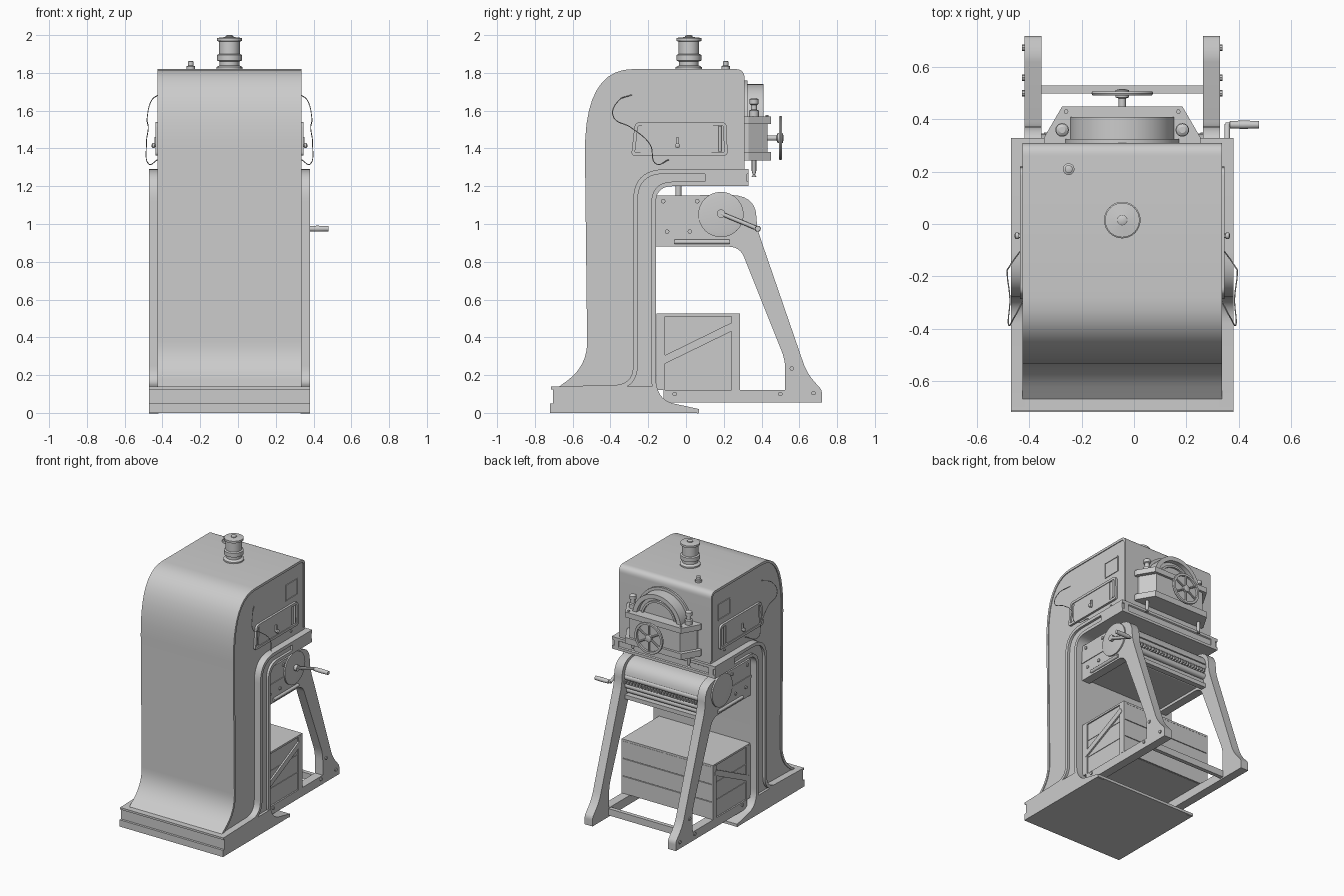
import bpy, bmesh, math
from mathutils import Vector

if "Cube" in bpy.data.objects:
    bpy.data.objects.remove(bpy.data.objects["Cube"])

XC = -0.045  # symmetry plane of the machine


def finish(name, bm, both=False):
    if both:  # reflect a copy to the other side
        new = bmesh.ops.duplicate(bm, geom=bm.verts[:] + bm.edges[:] + bm.faces[:])["geom"]
        for v in [g for g in new if isinstance(g, bmesh.types.BMVert)]:
            v.co.x = 2 * XC - v.co.x
    bmesh.ops.recalc_face_normals(bm, faces=bm.faces[:])
    me = bpy.data.meshes.new(name)
    bm.to_mesh(me)
    bm.free()
    ob = bpy.data.objects.new(name, me)
    bpy.context.collection.objects.link(ob)
    return ob


def rounded(pts, n=10):
    """Points (a, b, t1, t2): corners with t are replaced by a curve of that tangent length."""
    out = []
    for i, p in enumerate(pts):
        c = Vector(p[:2])
        if len(p) == 2:
            out.append(c)
            continue
        a, b = Vector(pts[i - 1][:2]), Vector(pts[(i + 1) % len(pts)][:2])
        s, e = c + (a - c).normalized() * p[2], c + (b - c).normalized() * p[-1]
        for k in range(n + 1):
            u = k / n
            out.append(s * (1 - u) ** 2 + c * 2 * u * (1 - u) + e * u * u)
    return out


def prism(name, pts, lo, hi, axis="x", both=False):
    order = {"x": lambda a, b, h: (h, a, b), "y": lambda a, b, h: (a, h, b), "z": lambda a, b, h: (a, b, h)}[axis]
    bm = bmesh.new()
    r = [[bm.verts.new(order(p[0], p[1], h)) for p in pts] for h in (lo, hi)]
    bm.faces.new(r[0])
    bm.faces.new(r[1])
    for i in range(len(pts)):
        bm.faces.new((r[0][i - 1], r[0][i], r[1][i], r[1][i - 1]))
    return finish(name, bm, both)


def ribbon(name, path, w, x0, x1, closed=False):
    """Raised strip following a side-view path, on both sides of the machine."""
    n, off = len(path), []
    for i in range(n):
        a = path[i - 1] if i or closed else path[0]
        b = path[(i + 1) % n] if i < n - 1 or closed else path[-1]
        d = (b - a).normalized()
        off.append(path[i] + Vector((-d.y, d.x)) * w)
    bm = bmesh.new()
    sec = [[bm.verts.new((x, q.x, q.y)) for q, x in ((p, x0), (p, x1), (o, x1), (o, x0))] for p, o in zip(path, off)]
    for i in range(0 if closed else 1, n):
        for k in range(4):
            bm.faces.new((sec[i - 1][k], sec[i][k], sec[i][(k + 1) % 4], sec[i - 1][(k + 1) % 4]))
    if not closed:
        bm.faces.new(sec[0])
        bm.faces.new(sec[-1])
    return finish(name, bm, True)


def lathe(name, prof, loc, axis=(0, 0, 1), both=False, seg=32):
    q = Vector(axis).to_track_quat("Z", "Y")
    bm = bmesh.new()
    rings = [[bm.verts.new(Vector(loc) + q @ Vector((r * math.cos(2 * math.pi * k / seg), r * math.sin(2 * math.pi * k / seg), z)))
              for k in range(seg)] for r, z in prof]
    for a, b in zip(rings, rings[1:]):
        for k in range(seg):
            bm.faces.new((a[k - 1], a[k], b[k], b[k - 1]))
    bm.faces.new(rings[0])
    bm.faces.new(rings[-1])
    return finish(name, bm, both)


def rod(name, p, q, r, both=False, seg=16):
    d = Vector(q) - Vector(p)
    return lathe(name, [(r, 0), (r, d.length)], p, d, both, seg)


def box(name, x0, x1, y0, y1, z0, z1, both=False):
    return prism(name, [(y0, z0), (y1, z0), (y1, z1), (y0, z1)], x0, x1, both=both)


# housing with the curved front
back = [(0.31, 1.29), (0.31, 1.82, .05), (-.54, 1.82, .26, .45), (-.522, .25, .13, .13), (-.67, .14)]
shell = rounded(back + [(-.16, .1), (-.16, 1.2, .08), (.31, 1.2)])
prism("housing", shell, -.42, .33)
rim = rounded([(.31, 1.31)] + back[1:])
ribbon("housing_rim", rim, .018, .33, .336)

# base plinth and the table-side foot
foot = [(.07, .02), (-.16, .07, .1, .12)]
prism("base_plinth", rounded([(-.16, .14), (-.715, .14), (-.715, .125), (-.703, .125), (-.703, .05), (-.72, .05),
                              (-.72, 0), (.07, 0)] + foot), -.47, .38)

# side castings with raised mouldings
outer = [(.33, 1.29), (-.28, 1.29, .17), (-.28, .15, .1), (-.70, .14)]
inner = foot + [(-.16, 1.2, .09), (.33, 1.2)]
prism("side_casting", rounded(outer + [(-.70, .02)] + inner), .325, .362, both=True)
ribbon("outer_moulding", rounded(outer), .024, .33, .38)
ribbon("inner_moulding", rounded(inner), -.0 + .024, .33, .38)
prism("head_flange", [(.1, 1.2), (.33, 1.2), (.33, 1.22), (.322, 1.225), (.322, 1.265), (.33, 1.27), (.33, 1.29), (.1, 1.29)], -.47, .38)

# chimney and small filler cap on the roof
lathe("chimney", [(.07, 1.815), (.07, 1.83), (.052, 1.84), (.052, 1.86), (.066, 1.865), (.066, 1.895), (.055, 1.9), (.055, 1.965),
                  (.066, 1.97), (.066, 1.985), (.02, 1.99), (.02, 1.996), (.012, 2.0)], (XC, .015, 0))
lathe("filler_cap", [(.022, 1.815), (.022, 1.835), (.015, 1.838), (.015, 1.86), (.008, 1.863)], (-.25, .21, 0))

# side hatches
hatch = rounded([(-.29, 1.362, .02), (.22, 1.362, .02), (.215, 1.54, .03), (-.27, 1.54, .03)], 5)
ribbon("hatch_frame", hatch, .018, .33, .346, closed=True)
prism("hatch_backing", hatch, .325, .335, both=True)
pane = rounded([(-.25, 1.38, .02), (.145, 1.38, .02), (.145, 1.53, .02), (-.235, 1.53, .02)], 5)
prism("hatch_door", pane, .33, .341, both=True)
rod("hatch_end_bar", (.338, .18, 1.385), (.338, .18, 1.52), .008, True)
lathe("hatch_knob", [(.008, 0), (.008, .015), (.013, .018), (.013, .028), (.006, .032)], (.335, -.045, 1.415), (1, 0, 0), True, 16)
box("hatch_latch", .335, .352, -.051, -.039, 1.41, 1.46, True)
plate = [Vector(p) for p in ((.085, 1.58), (.225, 1.58), (.225, 1.70), (.085, 1.70))]
ribbon("side_plate_frame", plate, .008, .33, .335, closed=True)
rod("side_screw", (.33, .15, 1.335), (.337, .15, 1.335), .008, True)

# hanging cords on each side
for name, s in (("cord_right", 1), ("cord_left", -1)):
    cu = bpy.data.curves.new(name, "CURVE")
    cu.dimensions = "3D"
    cu.bevel_depth, cu.bevel_resolution = .0025, 1
    sp = cu.splines.new("BEZIER")
    pts = [(.33, -.285, 1.685), (.37, -.36, 1.65), (.39, -.385, 1.57), (.385, -.29, 1.51), (.395, -.19, 1.42), (.385, -.16, 1.32), (.335, -.09, 1.34)]
    sp.bezier_points.add(len(pts) - 1)
    for b, (x, y, z) in zip(sp.bezier_points, pts):
        b.co = (XC + s * (x - XC), y, z)
        b.handle_left_type = b.handle_right_type = "AUTO"
    bpy.context.collection.objects.link(bpy.data.objects.new(name, cu))

# rear pressure door: trapezoid bands, arch and clamp bolts
trap = [(-.345, .30), (-.345, .33), (-.275, .45), (.185, .45), (.255, .33), (.255, .30)]
inset = [(XC + (x - XC) * .9, y - .018 if y > .4 else y) for x, y in trap]
prism("door_upper_band", trap, 1.53, 1.57, "z")
prism("door_lower_band", trap, 1.335, 1.38, "z")
prism("door_body", inset, 1.36, 1.55, "z")


def half(r, rev=False):
    p = [(XC + r * math.cos(math.pi * k / 24), 1.54 + r * math.sin(math.pi * k / 24)) for k in range(25)]
    return p[::-1] if rev else p


prism("arch_face", half(.19), .30, .375, "y")
prism("arch_rim", half(.2) + half(.168, True), .30, .41, "y")
prism("arch_inner_rim", half(.145) + half(.13, True), .30, .39, "y")
prism("arch_flange", half(.22) + half(.19, True), .30, .325, "y")
lathe("clamp_bolt", [(.012, 1.25), (.006, 1.26), (.012, 1.28), (.012, 1.57), (.026, 1.57), (.026, 1.60), (.016, 1.605), (.016, 1.63),
                     (.024, 1.635), (.024, 1.66), (.012, 1.668)], (.185, .36, 0), both=True, seg=20)
lathe("band_bolt", [(.009, 1.57), (.009, 1.578)], (.17, .43, 0), both=True, seg=6)

# handwheel
wc = Vector((XC, .5, 1.455))
lathe("wheel_rim", [(.098, -.008), (.114, -.008), (.118, 0), (.114, .008), (.098, .008), (.098, -.008)], wc, (0, 1, 0), seg=40)
lathe("wheel_hub", [(.014, -.09), (.014, -.02), (.026, -.015), (.026, .012), (.012, .016)], wc, (0, 1, 0), seg=20)
for k in range(6):
    a = math.pi * (k / 3 + .5)
    rod("wheel_spoke", wc, wc + Vector((math.cos(a), 0, math.sin(a))) * .102, .007, seg=8)

# table side frames with slanting legs and floor rails
leg = rounded([(-.16, 1.15), (.37, 1.155, .14, .12), (.375, .98, .05), (.64, .21, .06), (.72, .12, .02), (.72, .055), (-.12, .055),
               (-.12, .12), (.525, .12), (.525, .28, .05), (.285, .88, .06), (-.16, .88)], 6)
prism("leg_frame", leg, .265, .33, both=True)
for y, z in ((.56, .235), (.5, .1), (.675, .105), (-.06, .1), (-.12, 1.12), (.06, 1.12), (-.1, .96), (.02, .96)):
    rod("frame_bolt", (.32, y, z), (.338, y, z), .012, True, 8)
box("floor_cross_bar", -.37, .28, .50, .53, .065, .115)
box("leg_tie_bar", -.37, .28, .30, .34, .86, .89)

# roller table between the frames
bed = rounded([(-.16, 1.0), (-.16, 1.14), (.33, 1.14, .12, .1), (.345, 1.04), (.30, 1.03), (.29, .93), (.24, .90), (-.16, .90)], 8)
prism("table_bed", bed, -.36, .27)
for z, y in ((1.02, .325), (.955, .318), (.915, .30)):
    rod("table_roller", (-.36, y, z), (.27, y, z), .022)
for k in range(26):
    x = -.345 + k * .024
    box("roller_tooth", x, x + .012, .32, .35, .975, .997)
rod("table_post", (.2, -.04, 1.13), (.2, -.04, 1.21), .016, True)
rod("lower_slot_bar", (.333, -.06, .905), (.333, .23, .905), .012, True)
box("side_rail", .33, .335, -.16, .07, 1.012, 1.03, True)

# crank with disc, arm and handle
lathe("crank_disc", [(.12, 0), (.12, .01), (.095, .014)], (.33, .185, 1.05), (1, 0, 0), True)
rod("crank_hub", (.33, .185, 1.055), (.366, .185, 1.055), .022)
rod("crank_arm", (.357, .185, 1.055), (.357, .38, .975), .011)
lathe("crank_handle", [(.008, 0), (.008, .015), (.014, .017), (.016, .07), (.014, .128)], (.35, .38, .975), (1, 0, 0), seg=20)

# slatted crate under the table
box("crate_core", -.408, .318, -.148, .275, .12, .515)
for k in range(3):
    z = .122 + k * .131
    box("crate_end_board", -.42, .33, .272, .285, z, z + .126)
    box("crate_side_board", .31, .322, -.155, .285, z, z + .126, True)
box("crate_lid", -.42, .33, -.155, .285, .511, .525)
for y in (-.155, .24):
    box("crate_upright", .32, .331, y, y + .045, .12, .515, True)
prism("crate_diagonal", [(-.142, .29), (-.122, .255), (.268, .445), (.25, .482)], .32, .334, both=True)

# smooth shading with sharp edges kept
meshes = [o for o in bpy.context.scene.objects if o.type == "MESH"]
for o in meshes:
    o.select_set(True)
bpy.context.view_layer.objects.active = meshes[0]
bpy.ops.object.shade_smooth_by_angle(angle=math.radians(30))
